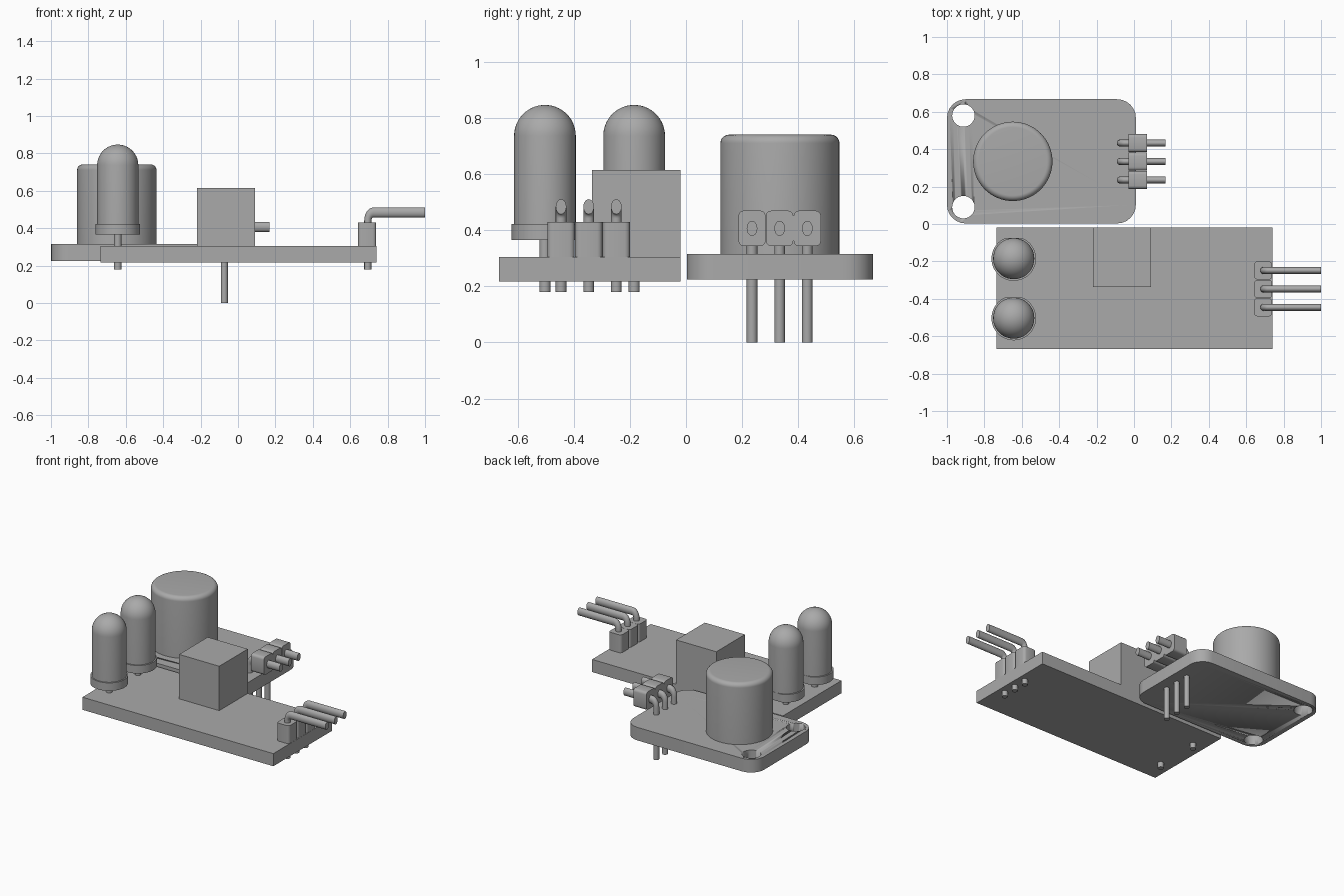
import bpy, bmesh, math
from mathutils import Vector

cube = bpy.data.objects.get("Cube")
if cube:
    bpy.data.objects.remove(cube, do_unlink=True)

grey = bpy.data.materials.new("plain grey")
grey.use_nodes = True
GREY = (0.4, 0.4, 0.4, 1)
grey.diffuse_color = GREY
grey.node_tree.nodes["Principled BSDF"].inputs["Base Color"].default_value = GREY


def finish(bm, name, smooth=True):
    bmesh.ops.recalc_face_normals(bm, faces=bm.faces)
    mesh = bpy.data.meshes.new(name)
    bm.to_mesh(mesh)
    bm.free()
    mesh.materials.append(grey)
    obj = bpy.data.objects.new(name, mesh)
    bpy.context.collection.objects.link(obj)
    if smooth:
        bpy.ops.object.select_all(action='DESELECT')
        obj.select_set(True)
        bpy.context.view_layer.objects.active = obj
        bpy.ops.object.shade_smooth_by_angle(angle=math.radians(35))
    return obj


def block(name, lo, hi, radius=0, axis=2, segments=6):
    """Box between two corners; edges along one axis may be rounded."""
    bm = bmesh.new()
    bmesh.ops.create_cube(bm, size=1)
    for v in bm.verts:
        v.co = Vector([(a + b) / 2 + c * (b - a) for a, b, c in zip(lo, hi, v.co)])
    if radius:
        edges = [e for e in bm.edges
                 if abs(e.verts[0].co[axis] - e.verts[1].co[axis]) > 1e-4]
        bmesh.ops.bevel(bm, geom=edges, offset=radius, segments=segments,
                        profile=0.5, affect='EDGES')
    return finish(bm, name, radius > 0)


def lathe(name, profile, x, y, flat=None, steps=48):
    """Spin (radius, z) points about a vertical axis; flat trims the +y side."""
    bm = bmesh.new()
    rings = []
    for r, z in profile:
        if r < 1e-5:
            rings.append([bm.verts.new((x, y, z))] * steps)
            continue
        ring = []
        for i in range(steps):
            a = math.tau * i / steps
            dy = r * math.sin(a)
            ring.append(bm.verts.new((x + r * math.cos(a),
                                      y + (min(dy, flat) if flat else dy), z)))
        rings.append(ring)
    for low, high in zip(rings, rings[1:]):
        for i in range(steps):
            j = (i + 1) % steps
            bm.faces.new(dict.fromkeys((low[i], low[j], high[j], high[i])))
    return finish(bm, name)


def arc(cx, cz, r, count=8):
    """Quarter circle from the outside up to the top."""
    return [(cx + r * math.cos(t), cz + r * math.sin(t))
            for t in (math.pi / 2 * i / count for i in range(count + 1))]


def bent_pin(name, x, y, z_bottom, z_axis, x_end, rx=0.019, rz=0.027, steps=20):
    """Upright round wire that bends toward +x, taller than wide when level."""
    bend = 0.03
    k = rz / rx
    path = [(x, z_bottom, 0)]
    for i in range(7):
        t = math.pi / 2 * i / 6
        path.append((x + bend * (1 - math.cos(t)),
                     z_axis - bend * k * (1 - math.sin(t)), t))
    path.append((x_end, z_axis, math.pi / 2))
    bm = bmesh.new()
    rings = []
    for px, pz, t in path:
        ring = []
        for i in range(steps):
            a = math.tau * i / steps
            side = rx * math.cos(a)
            ring.append(bm.verts.new((px + side * math.cos(t), y + rx * math.sin(a),
                                      pz - side * k * math.sin(t))))
        rings.append(ring)
    for low, high in zip(rings, rings[1:]):
        for i in range(steps):
            j = (i + 1) % steps
            bm.faces.new((low[i], low[j], high[j], high[i]))
    bm.faces.new(rings[0])
    bm.faces.new(rings[-1])
    return finish(bm, name)


# Circuit boards
block("sensor_board", (-0.735, -0.667, 0.217), (0.74, -0.02, 0.305))
buzzer_board = block("buzzer_board", (-1, 0.003, 0.224), (0.01, 0.667, 0.315), 0.1)

# Mounting holes through the buzzer board
for i, y in enumerate((0.09, 0.58)):
    hole = lathe(f"hole_cutter_{i}", [(0, 0.1), (0.06, 0.1), (0.06, 0.5), (0, 0.5)], -0.912, y)
    hole.hide_render = True
    hole.hide_viewport = True
    hole.display_type = 'WIRE'
    cut = buzzer_board.modifiers.new("mounting_hole", 'BOOLEAN')
    cut.operation = 'DIFFERENCE'
    cut.solver = 'EXACT'
    cut.object = hole

# Buzzer can with a rounded rim
lathe("buzzer", [(0, 0.31), (0.212, 0.31)] + arc(0.182, 0.711, 0.03) + [(0, 0.741)],
      -0.648, 0.335, steps=64)

# Domed diodes, each on a flange with one flat side and a lead
for side, y in (("front", -0.503), ("back", -0.185)):
    lathe(f"{side}_diode_dome", [(0, 0.4), (0.11, 0.4)] + arc(0, 0.737, 0.11, 14), -0.643, y)
    lathe(f"{side}_diode_flange", [(0, 0.366), (0.119, 0.366), (0.119, 0.422), (0, 0.422)],
          -0.643, y, flat=0.111)
    lathe(f"{side}_diode_lead", [(0, 0.18), (0.02, 0.18), (0.02, 0.37), (0, 0.37)],
          -0.643, y, steps=20)

# Adjuster housing
block("adjuster_box", (-0.22, -0.336, 0.3), (0.09, -0.02, 0.615))

# Three-way headers with bent pins
for i in range(3):
    step = (i - 1) * 0.0985
    y = -0.347 + step
    block(f"sensor_header_{i}", (0.642, y - 0.0485, 0.3), (0.739, y + 0.0485, 0.43),
          0.018, axis=2, segments=3)
    bent_pin(f"sensor_pin_{i}", 0.694, y, 0.18, 0.484, 1.0)
    y = 0.334 + step
    block(f"buzzer_header_{i}", (-0.03, y - 0.0485, 0.344), (0.07, y + 0.0485, 0.47),
          0.018, axis=0, segments=3)
    bent_pin(f"buzzer_pin_{i}", -0.073, y, 0.0, 0.407, 0.168)
